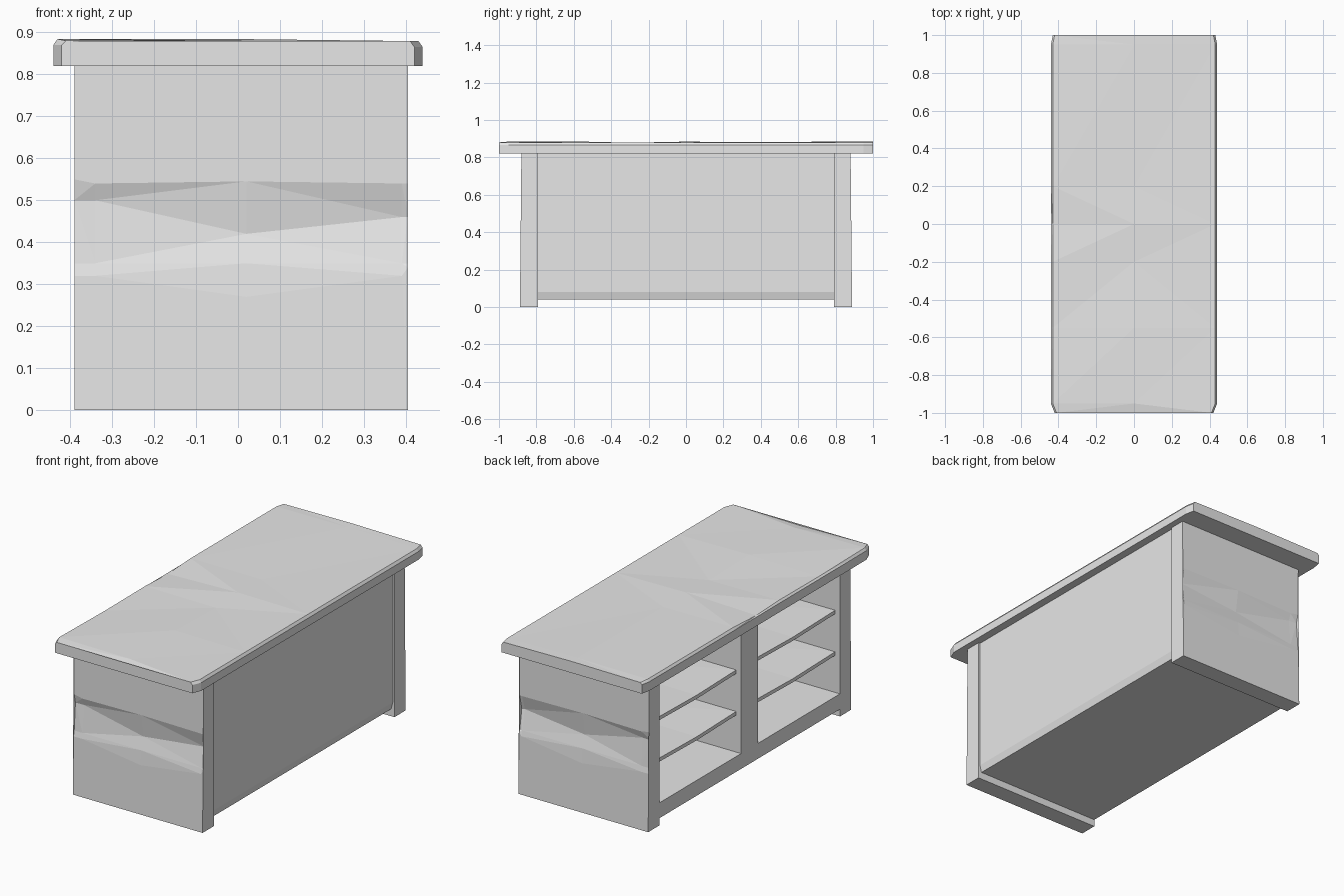
import bpy
import bmesh

cube = bpy.data.objects.get("Cube")
if cube:
    bpy.data.objects.remove(cube, do_unlink=True)

GREY = (0.8, 0.8, 0.8, 1.0)
mat = bpy.data.materials.new("plain grey")
mat.use_nodes = True
mat.diffuse_color = GREY
mat.node_tree.nodes["Principled BSDF"].inputs["Base Color"].default_value = GREY


def loft(name, rings):
    """Skin a list of equal-length point rings and cap both ends."""
    bm = bmesh.new()
    loops = [[bm.verts.new(p) for p in ring] for ring in rings]
    n = len(loops[0])
    for a, b in zip(loops, loops[1:]):
        for i in range(n):
            j = (i + 1) % n
            bm.faces.new((a[i], a[j], b[j], b[i]))
    bm.faces.new(loops[0])
    bm.faces.new(loops[-1])
    bmesh.ops.triangulate(bm, faces=bm.faces[:])
    bmesh.ops.recalc_face_normals(bm, faces=bm.faces[:])
    mesh = bpy.data.meshes.new(name)
    bm.to_mesh(mesh)
    bm.free()
    mesh.materials.append(mat)
    obj = bpy.data.objects.new(name, mesh)
    bpy.context.collection.objects.link(obj)
    return obj


def box(name, x0, x1, y0, y1, z0, z1):
    ring = [(x0, z0), (x1, z0), (x1, z1), (x0, z1)]
    return loft(name, [[(x, y, z) for x, z in ring] for y in (y0, y1)])


# Worn top slab, narrowed at the ends and slightly uneven along its length
top_sections = [  # y, half width, middle height, left edge height
    (-1.0, 0.42, 0.872, 0.880), (-0.95, 0.44, 0.880, 0.884),
    (-0.55, 0.44, 0.884, 0.878), (-0.2, 0.44, 0.876, 0.880),
    (0.0, 0.44, 0.884, 0.872), (0.2, 0.44, 0.880, 0.882),
    (0.95, 0.44, 0.884, 0.882), (1.0, 0.43, 0.884, 0.880),
]
loft("countertop", [
    [(-w, y, 0.82), (w, y, 0.82), (w, y, 0.865), (w - 0.01, y, 0.879),
     (0, y, mid), (-w + 0.01, y, edge), (-w, y, 0.87)]
    for y, w, mid, edge in top_sections])

# Thick end panels with a dented groove across the outer face
grooves = [  # x, lower edge, groove bottom, upper edge, depth
    (-0.39, 0.32, 0.50, 0.55, 0.865), (-0.34, 0.32, 0.50, 0.54, 0.862),
    (0.02, 0.27, 0.42, 0.545, 0.858), (0.39, 0.32, 0.46, 0.54, 0.853),
    (0.405, 0.34, 0.46, 0.54, 0.858),
]
for name, side in (("front_end_panel", -1), ("back_end_panel", 1)):
    rings = []
    for x, low, groove, high, depth in grooves:
        profile = [(0.79, 0), (0.888, 0), (0.882, low), (0.876, 0.35),
                   (depth, groove), (0.876, high), (0.88, 0.825), (0.79, 0.825)]
        rings.append([(x, side * y, z) for y, z in profile])
    loft(name, rings)

# Closed side panel with its lower edge sloping inward
panel = [(0.37, 0.04), (0.385, 0.04), (0.395, 0.08), (0.395, 0.825), (0.37, 0.825)]
loft("closed_side_panel", [[(x, y, z) for x, z in panel] for y in (-0.8, 0.8)])

# Plinth floor and central divider, flush with the open side
box("floor_board", -0.39, 0.38, -0.8, 0.8, 0.04, 0.125)
box("center_divider", -0.39, 0.38, -0.075, 0.075, 0.12, 0.825)

# Two thin shelves in each bay, set slightly back and a little bowed
for bay, side in (("front", -1), ("back", 1)):
    for level, z in (("lower", 0.35), ("upper", 0.58)):
        rings = []
        for y, sag in ((0.07, 0), (0.42, 0.008), (0.8, 0)):
            rings.append([(-0.36, side * y, z - 0.02 - sag), (0.38, side * y, z - 0.02),
                          (0.38, side * y, z), (-0.36, side * y, z - sag)])
        loft(f"{bay}_{level}_shelf", rings)
